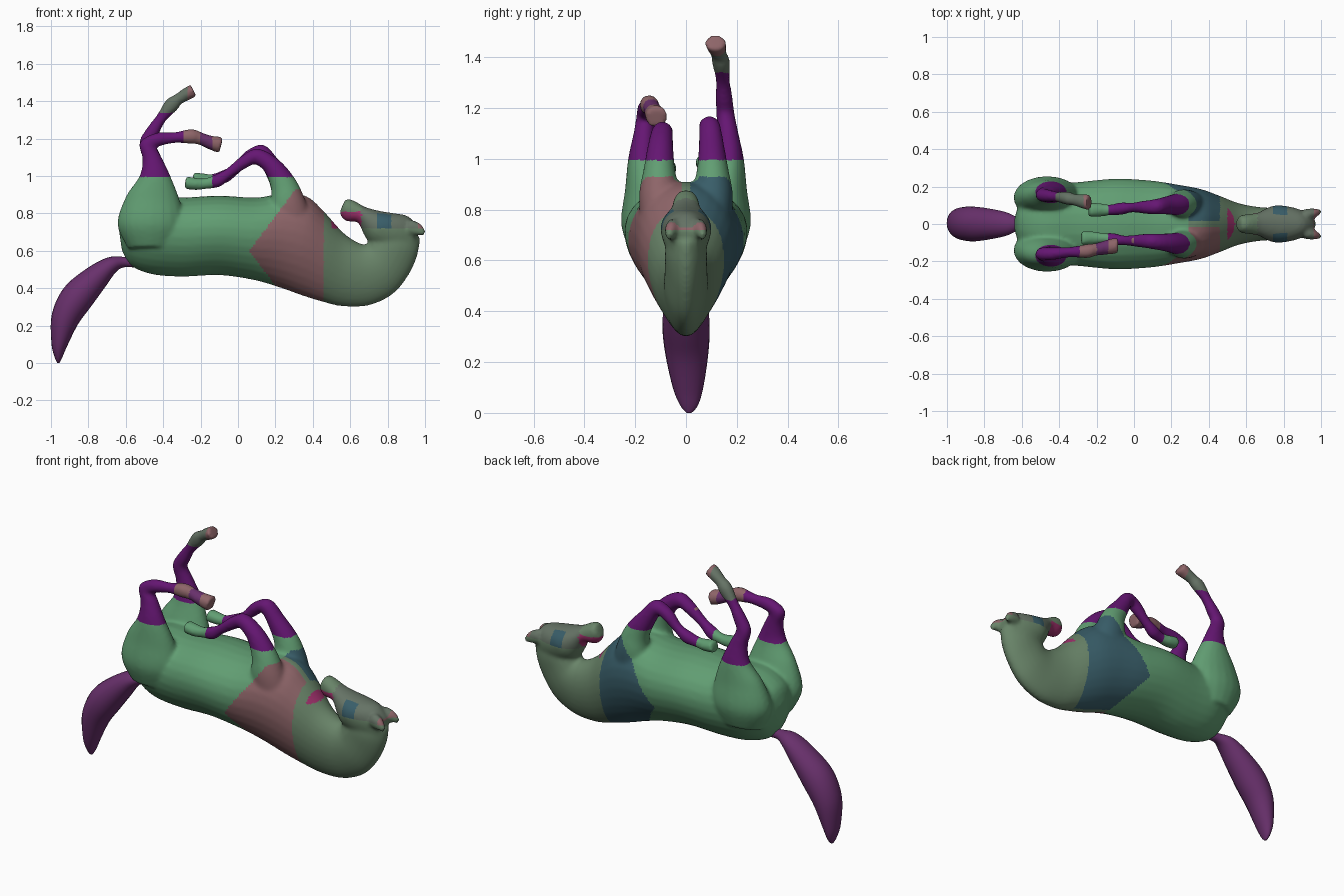
import bpy, bmesh, math
from mathutils import Vector


def smooth_rows(rows, n=5):
    """Catmull-Rom interpolation of station rows."""
    out = []
    for i in range(len(rows) - 1):
        a, b = rows[max(i - 1, 0)], rows[i]
        c, d = rows[i + 1], rows[min(i + 2, len(rows) - 1)]
        for k in range(n):
            t = k / n
            out.append([0.5 * (2 * q + (r - p) * t + (2 * p - 5 * q + 4 * r - s) * t * t
                        + (3 * q - p - 3 * r + s) * t ** 3) for p, q, r, s in zip(a, b, c, d)])
    return out + [list(rows[-1])]


def loft(bm, rows, egg=0.0, sides=28):
    """Rows: centre x, y, z, half-vector x, z, half-width."""
    rings = []
    for cx, cy, cz, ux, uz, w in smooth_rows(rows):
        ring = []
        for k in range(sides):
            a = 2 * math.pi * k / sides
            c, s = math.cos(a), math.sin(a)
            ring.append(bm.verts.new((cx + ux * c, cy + w * s * (1 + egg * c), cz + uz * c)))
        rings.append(ring)
    for r0, r1 in zip(rings, rings[1:]):
        for k in range(sides):
            j = (k + 1) % sides
            bm.faces.new((r0[k], r0[j], r1[j], r1[k]))
    bm.faces.new(rings[0])
    bm.faces.new(rings[-1])


def outline(bm, rows, egg):
    """Loft from silhouette pairs: upper x, z, lower x, z, half-width."""
    loft(bm, [((a + c) / 2, 0, (b + d) / 2, (a - c) / 2, (b - d) / 2, w)
              for a, b, c, d, w in rows], egg)


def limb(bm, rows):
    """Tube along a path: x, y, z, radius in profile, radius across."""
    out = []
    for i, (x, y, z, r, w) in enumerate(rows):
        p, q = rows[max(i - 1, 0)], rows[min(i + 1, len(rows) - 1)]
        t = Vector((q[0] - p[0], q[2] - p[2])).normalized()
        out.append((x, y, z, -t.y * r, t.x * r, w))
    loft(bm, out, sides=20)


def make_object(name, bm):
    bmesh.ops.recalc_face_normals(bm, faces=bm.faces)
    me = bpy.data.meshes.new(name)
    bm.to_mesh(me)
    bm.free()
    ob = bpy.data.objects.new(name, me)
    bpy.context.collection.objects.link(ob)
    return ob


colours = {"green": (0.12, 0.34, 0.17), "purple": (0.13, 0.008, 0.17), "rose": (0.27, 0.13, 0.14),
           "blue": (0.04, 0.11, 0.14), "olive": (0.14, 0.23, 0.14), "plum": (0.14, 0.03, 0.15),
           "magenta": (0.35, 0.03, 0.15), "grey_green": (0.13, 0.17, 0.13)}
names = list(colours)
mats = []
for n in names:
    m = bpy.data.materials.new(n)
    m.diffuse_color = (*colours[n], 1)
    mats.append(m)

body = bmesh.new()

# torso and neck, lying on its back
outline(body, [
    (-0.64, 0.74, -0.62, 0.60, 0.05), (-0.605, 0.83, -0.57, 0.52, 0.14),
    (-0.48, 0.89, -0.46, 0.475, 0.21), (-0.30, 0.885, -0.30, 0.462, 0.222),
    (-0.10, 0.895, -0.10, 0.47, 0.24), (0.10, 0.885, 0.08, 0.445, 0.23),
    (0.25, 0.91, 0.22, 0.405, 0.208), (0.37, 0.89, 0.34, 0.362, 0.185),
    (0.46, 0.81, 0.45, 0.328, 0.15), (0.56, 0.70, 0.56, 0.303, 0.11),
    (0.64, 0.645, 0.70, 0.308, 0.09), (0.69, 0.635, 0.83, 0.37, 0.085),
    (0.70, 0.66, 0.915, 0.475, 0.082), (0.74, 0.70, 0.96, 0.58, 0.08),
    (0.80, 0.74, 0.975, 0.67, 0.06)], 0.15)

# head tucked toward the chest
outline(body, [
    (0.97, 0.72, 0.90, 0.56, 0.05), (0.91, 0.785, 0.80, 0.58, 0.085),
    (0.82, 0.803, 0.71, 0.635, 0.10), (0.75, 0.815, 0.672, 0.69, 0.085),
    (0.68, 0.835, 0.64, 0.752, 0.06), (0.62, 0.868, 0.58, 0.758, 0.052),
    (0.58, 0.878, 0.55, 0.785, 0.042), (0.562, 0.85, 0.545, 0.81, 0.02)], 0.08)

for s in (-1, 1):
    # ears
    limb(body, [(0.91, s * 0.05, 0.73, 0.04, 0.03), (0.96, s * 0.058, 0.715, 0.035, 0.026),
                (1.0, s * 0.066, 0.692, 0.012, 0.012)])
    # thigh down to the hock
    thigh = [(-0.46, s * 0.125, 0.62, 0.13, 0.09), (-0.465, s * 0.14, 0.74, 0.18, 0.115),
             (-0.455, s * 0.155, 0.88, 0.145, 0.085), (-0.445, s * 0.17, 1.0, 0.083, 0.058),
             (-0.462, s * 0.165, 1.1, 0.05, 0.042)]
    # hind cannon and hoof, folded on one side and raised on the other
    if s < 0:
        shin = [(-0.482, -0.16, 1.165, 0.047, 0.036), (-0.43, -0.158, 1.195, 0.037, 0.034),
                (-0.34, -0.15, 1.205, 0.029, 0.028), (-0.25, -0.145, 1.212, 0.04, 0.038),
                (-0.20, -0.135, 1.2, 0.034, 0.034), (-0.15, -0.125, 1.18, 0.037, 0.04),
                (-0.09, -0.115, 1.165, 0.046, 0.044)]
    else:
        shin = [(-0.485, 0.155, 1.18, 0.043, 0.036), (-0.455, 0.15, 1.24, 0.036, 0.034),
                (-0.41, 0.145, 1.31, 0.029, 0.028), (-0.355, 0.138, 1.38, 0.04, 0.036),
                (-0.32, 0.13, 1.41, 0.031, 0.032), (-0.28, 0.122, 1.435, 0.034, 0.038),
                (-0.238, 0.115, 1.458, 0.036, 0.044)]
    limb(body, thigh + shin)
    # folded foreleg
    dx, dz = (-0.02, -0.015) if s < 0 else (0.02, 0.008)
    limb(body, [(0.28, s * 0.10, 0.74, 0.12, 0.08), (0.265, s * 0.105, 0.86, 0.095, 0.08),
                (0.24, s * 0.105, 0.96, 0.07, 0.062), (0.18, s * 0.10, 1.055, 0.05, 0.05),
                (0.11 + dx / 2, s * 0.093, 1.12 + dz, 0.043, 0.042),
                (0.05 + dx / 2, s * 0.09, 1.095 + dz, 0.035, 0.036),
                (-0.03 + dx, s * 0.088, 1.03 + dz, 0.027, 0.027),
                (-0.09 + dx, s * 0.082, 0.99 + dz, 0.036, 0.034),
                (-0.15 + dx, s * 0.075, 0.975 + dz, 0.029, 0.029),
                (-0.20 + dx, s * 0.075, 0.972 + dz, 0.033, 0.036),
                (-0.262 + dx, s * 0.075, 0.98 + dz, 0.035, 0.04)])

# fuse the overlapping forms into one soft skin
horse = make_object("horse_body", body)
remesh = horse.modifiers.new("fuse", 'REMESH')
remesh.mode = 'VOXEL'
remesh.voxel_size = 0.011
relax = horse.modifiers.new("relax", 'SMOOTH')
relax.factor = 0.5
relax.iterations = 6
graph = bpy.context.evaluated_depsgraph_get()
fused = bpy.data.meshes.new_from_object(horse.evaluated_get(graph))
horse.modifiers.clear()
horse.data = fused


# coat patches by region
def patch(x, y, z):
    if x < -0.3 and z > 1.13 or x < 0 and z > 1.08:
        if y < 0:
            return "purple" if x < -0.29 else "rose" if x < -0.2 or x > -0.14 else "plum"
        return "purple" if z < 1.34 else "grey_green" if x < -0.27 else "rose"
    if x < 0.12 and z > 0.93 and x > -0.34 and not (x < -0.28 and abs(y) > 0.125):
        return "purple" if x > -0.14 else "green"
    if x < 0.4 and z > 0.995:
        return "purple"
    if x > 0.5 and z > 0.72:
        if x < 0.66:
            return "magenta" if z < 0.81 else "olive"
        if x > 0.96:
            return "rose"
        return "blue" if abs(y) > 0.05 and 0.74 < x < 0.82 else "grey_green"
    if x > 0.46:
        return "olive"
    if 0.06 + abs(z - 0.6) * 0.75 < x and z < 0.93:
        return "rose" if y < -0.02 else "blue" if y > 0.02 else "olive"
    return "green"


for m in mats:
    fused.materials.append(m)
for p in fused.polygons:
    p.use_smooth = True
    p.material_index = names.index(patch(*p.center))

# tail
tail_bm = bmesh.new()
limb(tail_bm, [(-0.54, 0, 0.535, 0.025, 0.02), (-0.61, 0, 0.54, 0.028, 0.03),
               (-0.675, 0, 0.525, 0.045, 0.06), (-0.76, 0, 0.455, 0.07, 0.08),
               (-0.86, 0, 0.35, 0.088, 0.093), (-0.925, 0.003, 0.235, 0.075, 0.085),
               (-0.955, 0.008, 0.10, 0.043, 0.06), (-0.96, 0.012, 0.03, 0.02, 0.035),
               (-0.96, 0.012, 0.0, 0.006, 0.01)])
tail = make_object("tail", tail_bm)
tail.data.materials.append(mats[names.index("plum")])
for p in tail.data.polygons:
    p.use_smooth = True
